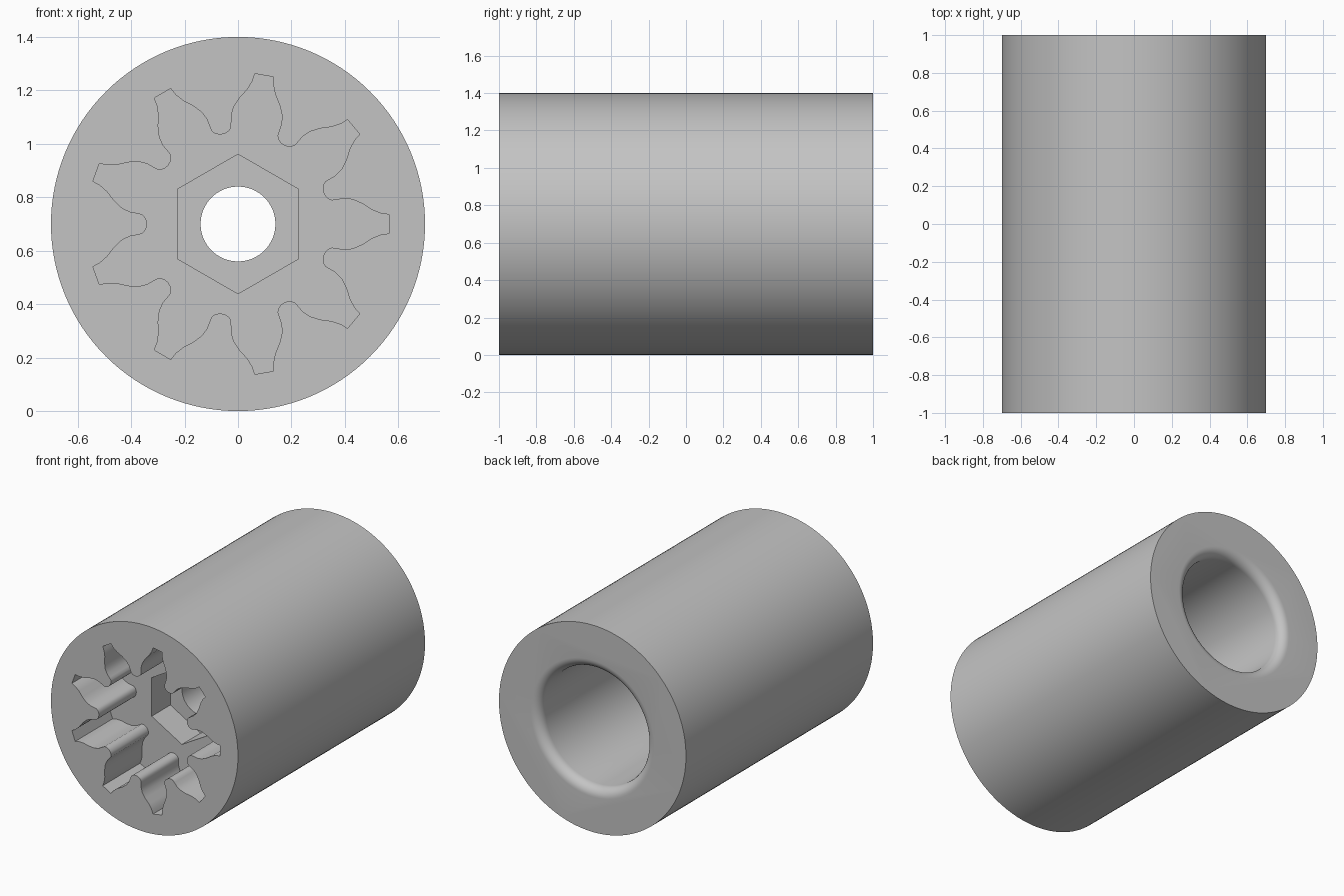
import bpy
import bmesh
from math import sin, cos, pi, radians
from mathutils import Vector, Matrix

AXIS_Z = 0.7
SIDES = 128

cube = bpy.data.objects.get("Cube")
if cube:
    bpy.data.objects.remove(cube, do_unlink=True)

grey = bpy.data.materials.new("plain grey")
grey.use_nodes = True
colour = (0.55, 0.55, 0.55, 1)
grey.diffuse_color = colour
grey.node_tree.nodes["Principled BSDF"].inputs["Base Color"].default_value = colour


def ring(radius, sides=SIDES, start=0.0):
    """Regular polygon outline as (x, z) pairs about the axis."""
    return [(radius * cos(start + 2 * pi * i / sides),
             radius * sin(start + 2 * pi * i / sides)) for i in range(sides)]


def loft(name, sections):
    """Closed solid through (y, outline) sections along the y axis."""
    bm = bmesh.new()
    loops = [[bm.verts.new((x, y, z + AXIS_Z)) for x, z in outline]
             for y, outline in sections]
    for a, b in zip(loops, loops[1:]):
        n = len(a)
        for i in range(n):
            j = (i + 1) % n
            bm.faces.new((a[i], a[j], b[j], b[i]))
    bm.faces.new(loops[0])
    bm.faces.new(loops[-1])
    bmesh.ops.recalc_face_normals(bm, faces=bm.faces)
    mesh = bpy.data.meshes.new(name)
    bm.to_mesh(mesh)
    bm.free()
    mesh.materials.append(grey)
    obj = bpy.data.objects.new(name, mesh)
    bpy.context.collection.objects.link(obj)
    return obj


def gear_outline(teeth=9):
    """Half of one rounded valley, mirrored and repeated around the axis."""
    half = [(0.341, 0), (0.343, 0.014), (0.349, 0.027), (0.36, 0.037),
            (0.378, 0.041), (0.405, 0.046), (0.434, 0.06), (0.464, 0.088),
            (0.49, 0.122), (0.517, 0.146), (0.543, 0.16)]
    valley = [(r, -w) for r, w in reversed(half[1:])] + half
    points = []
    for i in range(teeth):
        turn = Matrix.Rotation(2 * pi * (i + 0.5) / teeth, 2)
        points += [tuple(turn @ Vector(p)) for p in valley]
    return points


# Outer cylinder
body = loft("coupling_sleeve", [(-1, ring(0.7)), (1, ring(0.7))])

# Rear bore with a rounded lip
bore, lip = 0.397, 0.065
bore_sections = [(-0.2, ring(bore))]
for i in range(9):
    a = pi / 2 * i / 8
    bore_sections.append((1 - lip + lip * sin(a), ring(bore + lip * (1 - cos(a)))))
bore_sections.append((1.1, ring(bore + lip)))

# Pockets: gear socket, hexagon seat, shaft hole and bore
gear = gear_outline()
hexagon = ring(0.261, 6, pi / 2)
cutters = [
    loft("gear_socket_cutter", [(-1.1, gear), (-0.6, gear)]),
    loft("hexagon_seat_cutter", [(-0.7, hexagon), (-0.4, hexagon)]),
    loft("shaft_hole_cutter", [(-0.5, ring(0.14, 64)), (0.1, ring(0.14, 64))]),
    loft("rear_bore_cutter", bore_sections),
]

bpy.context.view_layer.objects.active = body
for cutter in cutters:
    cutter.hide_render = True
    mod = body.modifiers.new(cutter.name, 'BOOLEAN')
    mod.operation = 'DIFFERENCE'
    mod.solver = 'EXACT'
    mod.object = cutter
    bpy.ops.object.modifier_apply(modifier=mod.name)
    bpy.data.objects.remove(cutter, do_unlink=True)

# Smooth round walls, crisp edges
bpy.ops.object.select_all(action='DESELECT')
body.select_set(True)
bpy.ops.object.shade_smooth_by_angle(angle=radians(35))
